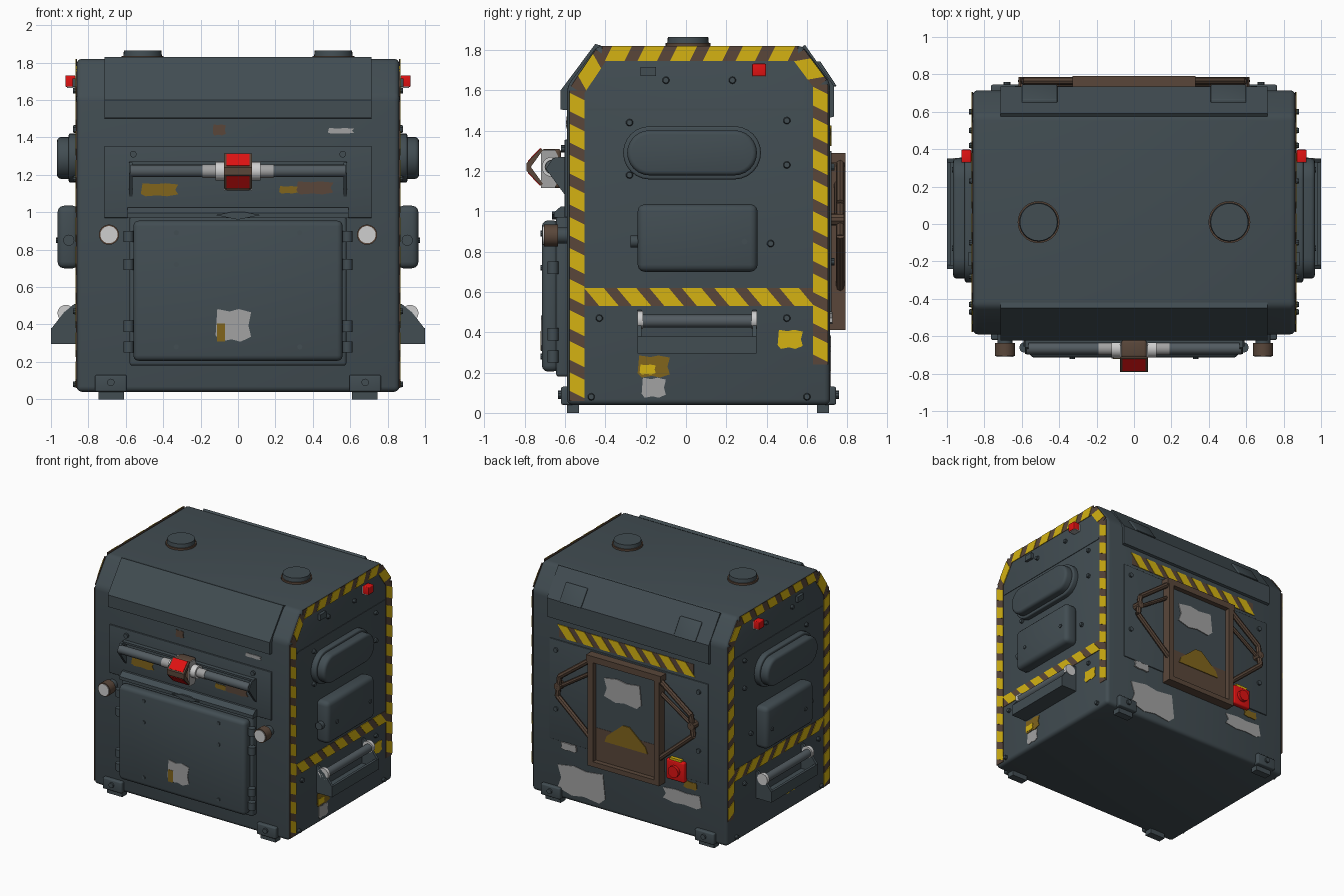
import bpy, bmesh, math
from mathutils import Vector

if "Cube" in bpy.data.objects:
    bpy.data.objects.remove(bpy.data.objects["Cube"])

def mat(name, r, g, b):
    m = bpy.data.materials.new(name)
    m.diffuse_color = (r, g, b, 1)
    m.use_nodes = True
    m.node_tree.nodes["Principled BSDF"].inputs["Base Color"].default_value = m.diffuse_color
    return m

SLATE = mat("slate paint", .054, .074, .085)
YELLOW = mat("hazard yellow", .66, .45, .006)
BROWN = mat("rusty brown", .100, .062, .042)
LIGHT = mat("bare metal", .36, .36, .36)
PALE = mat("pale lamp", .62, .62, .62)
TAN = mat("worn tan", .22, .13, .012)
RED = mat("signal red", .75, .006, .006)
STEEL = mat("steel bar", .085, .105, .118)

def finish(bm, name, mats, bevel=0):
    bmesh.ops.recalc_face_normals(bm, faces=bm.faces[:])
    if bevel:
        es = [e for e in bm.edges if e.calc_face_angle(0) > .5]
        bmesh.ops.bevel(bm, geom=es, offset=bevel, segments=3, profile=.5, affect='EDGES', clamp_overlap=True)
    me = bpy.data.meshes.new(name)
    bm.to_mesh(me)
    bm.free()
    for m in mats:
        me.materials.append(m)
    ob = bpy.data.objects.new(name, me)
    bpy.context.collection.objects.link(ob)
    return ob

def place(axis, u, v, d):
    return Vector({'x': (d, u, v), 'y': (u, d, v), 'z': (u, v, d)}[axis])

def extrude(bm, pts, axis, a, b, mi=0):
    lo = [bm.verts.new(place(axis, u, v, a)) for u, v in pts]
    hi = [bm.verts.new(place(axis, u, v, b)) for u, v in pts]
    n = len(pts)
    fs = [bm.faces.new(lo[::-1]), bm.faces.new(hi)]
    fs += [bm.faces.new((lo[i], lo[(i + 1) % n], hi[(i + 1) % n], hi[i])) for i in range(n)]
    for f in fs:
        f.material_index = mi

def prism(name, pts, axis, a, b, m, bevel=0):
    bm = bmesh.new()
    extrude(bm, pts, axis, a, b)
    return finish(bm, name, [m], bevel)

def box(name, x, y, z, m, bevel=0):
    return prism(name, [(x[0], y[0]), (x[1], y[0]), (x[1], y[1]), (x[0], y[1])], 'z', z[0], z[1], m, bevel)

def cyl(name, p, q, r, m, n=20, r2=None):
    p, q = Vector(p), Vector(q)
    bm = bmesh.new()
    bmesh.ops.create_cone(bm, cap_ends=True, segments=n, radius1=r, radius2=r if r2 is None else r2, depth=(q - p).length)
    rot = (q - p).to_track_quat('Z', 'Y')
    for v in bm.verts:
        v.co = rot @ v.co + (p + q) / 2
    return finish(bm, name, [m])

def worn(u, v, w, h):
    # outline of a chipped paint patch
    k = [(-1, -.6), (-.75, -1), (-.1, -.85), (.4, -1), (1, -.7), (.85, 0), (1, .8), (.3, 1), (-.2, .85), (-.9, 1)]
    return [(u + a * w / 2, v + b * h / 2) for a, b in k]

def capsule(y0, y1, z, r, n=12):
    return ([(y1 + r * math.cos(t), z + r * math.sin(t)) for t in [math.pi * (i / n - .5) for i in range(n + 1)]] +
            [(y0 - r * math.cos(t), z - r * math.sin(t)) for t in [math.pi * (i / n - .5) for i in range(n + 1)]])

def hazard(name, path, w, axis, d, s, period=.155, skew=.25):
    # brown strip with slanted yellow dashes along a polyline
    bm = bmesh.new()
    P = [Vector(p) for p in path]
    for a, b in zip(P, P[1:]):
        t = (b - a).normalized()
        nrm = Vector((-t.y, t.x)) * w / 2
        L = (b - a).length
        extrude(bm, [a - nrm, b - nrm, b + nrm, a + nrm], axis, d - s * .002, d + s * .003)
        k = max(1, round(L / period))
        for i in range(k):
            c, h, o = a + t * L * (i + .5) / k, t * L / k * .3, t * w * skew
            extrude(bm, [c - h - o - nrm, c + h - o - nrm, c + h + o + nrm, c - h + o + nrm], axis, d, d + s * .006, 1)
    finish(bm, name, [BROWN, YELLOW])

# main shell
prism("body", [(-.59, .04), (.715, .04), (.715, 1.64), (.58, 1.82), (-.44, 1.82), (-.59, 1.62)], 'x', -.863, .863, SLATE, .028)
prism("front_hood_plate", [(-.58, 1.5), (-.622, 1.505), (-.622, 1.6), (-.45, 1.83), (-.42, 1.822), (-.57, 1.6)], 'x', -.715, .715, SLATE)
prism("rear_hood_plate", [(.70, 1.46), (.735, 1.47), (.735, 1.62), (.59, 1.826), (.57, 1.81), (.70, 1.62)], 'x', -.715, .715, SLATE)
for s in (1, -1):
    prism("rear_hood_latch", [(.72, 1.62), (.748, 1.62), (.665, 1.745), (.63, 1.74)], 'x', s * .41, s * .6, SLATE, .006)
    cyl("roof_cap_rim", (s * .51, .01, 1.8), (s * .51, .01, 1.835), .112, BROWN, 28)
    cyl("roof_cap", (s * .51, .01, 1.8), (s * .51, .01, 1.865), .107, SLATE, 28, .1)
    for y0, y1, f0, f1 in ((-.62, -.55, -.59, -.53), (.66, .745, .65, .71)):
        box("corner_bracket", sorted((s * .595, s * .765)), (y0, y1), (.04, .13), SLATE, .01)
        box("foot", sorted((s * .61, s * .745)), (f0, f1), (0, .06), SLATE)
        ye = y0 - .015 if y0 < 0 else y1 + .015
        cyl("bracket_bolt", (s * .68, (y0 + y1) / 2, .09), (s * .68, ye, .09), .02, SLATE, 10)

# front face
box("front_panel", (-.715, .715), (-.602, -.58), (.97, 1.355), SLATE, .004)
box("door_frame", (-.58, .58), (-.645, -.58), (.18, .985), SLATE, .015)
box("door", (-.56, .56), (-.715, -.63), (.205, .955), SLATE, .03)
prism("door_hood", [(-.59, .97), (-.655, .97), (-.655, .995), (-.62, 1.025), (-.59, 1.025)], 'x', -.59, .59, SLATE)
prism("door_catch", [(-.12, .985), (0, .96), (.12, .985), (.04, 1.0), (-.04, 1.0)], 'y', -.665, -.64, SLATE)
prism("door_label", worn(-.025, .395, .19, .175), 'y', -.71, -.719, LIGHT)
box("door_label_stain", (-.112, -.07), (-.722, -.71), (.31, .405), TAN)
for s in (1, -1):
    for z in (.87, .72, .39, .28):
        cyl("door_hinge", (s * .585, -.66, z - .03), (s * .585, -.66, z + .03), .028, SLATE, 12)
    for z in (.28, .72, .89):
        cyl("door_bolt", (s * .33, -.70, z), (s * .33, -.723, z), .014, SLATE, 8)
    cyl("front_lamp_stem", (s * .69, -.58, .88), (s * .69, -.65, .88), .04, SLATE)
    cyl("front_lamp_housing", (s * .69, -.635, .88), (s * .69, -.705, .88), .054, BROWN, 24)
    cyl("front_lamp_lens", (s * .69, -.70, .88), (s * .69, -.711, .88), .046, PALE, 24)
    prism("front_handle_end", [(-.59, 1.27), (-.66, 1.265), (-.695, 1.21), (-.6, 1.08), (-.59, 1.08)], 'x', s * .563, s * .583, SLATE)
    cyl("front_bar_collar", (s * .07, -.665, 1.22), (s * .12, -.665, 1.22), .05, PALE)
    cyl("front_bar_sleeve", (s * .11, -.665, 1.22), (s * .19, -.665, 1.22), .036, LIGHT)
    cyl("front_panel_bolt", (s * .56, -.59, 1.31), (s * .56, -.62, 1.31), .018, SLATE, 10)
    prism("clamp_side", [(-.61, 1.22), (-.65, 1.305), (-.72, 1.305), (-.72, 1.115), (-.65, 1.115)], 'x', s * .066, s * .074, LIGHT)
    zz = 1.22
    prism("clamp_jaw", [(-.79, zz), (-.79, zz + s * .02), (-.72, zz + s * .093), (-.71, zz + s * .083), (-.77, zz)], 'x', -.075, .075, BROWN)
    prism("clamp_red_plate", [(-.785, zz + s * .03), (-.724, zz + s * .094), (-.72, zz + s * .09), (-.78, zz + s * .025)], 'x', -.062, .062, RED)
box("front_handle_shelf", (-.58, .58), (-.635, -.59), (1.255, 1.27), SLATE)
cyl("front_handle_bar", (-.575, -.665, 1.22), (.575, -.665, 1.22), .033, STEEL)
box("clamp_block", (-.068, .068), (-.715, -.62), (1.115, 1.31), BROWN, .015)
for n, u, v, w, h, m in (("left_scuff", -.42, 1.12, .2, .07, TAN), ("mid_scuff", .27, 1.12, .1, .04, TAN),
                         ("right_rust", .41, 1.13, .2, .07, BROWN)):
    prism(n, worn(u, v, w, h), 'y', -.598, -.605, m)
prism("upper_rust", worn(-.1, 1.44, .07, .06), 'y', -.58, -.594, BROWN)
prism("upper_scratch", worn(.55, 1.435, .14, .03), 'y', -.58, -.595, LIGHT)

# both flanks
for s in (1, -1):
    X = s * .863
    hazard("edge_hazard_band", [(-.54, .06), (-.54, 1.60), (-.417, 1.782), (.555, 1.782), (.668, 1.63), (.668, .24)], .075, 'x', X, s)
    hazard("flank_hazard_stripe", [(-.5, .575), (.63, .575)], .09, 'x', X, s, .16, -.42)
    prism("flank_upper_panel", [(-.49, 1.5), (.62, 1.5), (.62, 1.51), (-.49, 1.51)], 'x', s * .85, s * .867, SLATE)
    prism("pod_rim", capsule(-.18, .24, 1.29, .132), 'x', s * .85, s * .905, SLATE, .01)
    prism("pod", capsule(-.18, .24, 1.29, .112), 'x', s * .85, s * .968, SLATE, .022)
    prism("side_box", [(-.24, .7), (.355, .7), (.355, 1.035), (-.24, 1.035)], 'x', s * .85, s * .965, SLATE, .035)
    cyl("side_box_catch", (s * .905, -.22, .85), (s * .905, -.275, .85), .03, SLATE, 12)
    for y in (-.13, .29):
        cyl("side_box_bolt", (s * .95, y, .85), (s * .972, y, .85), .015, SLATE, 8)
    # open tray with grab bar
    prof = [(s * .85, .51), (s * .875, .51), (s * .93, .465), (s, .375), (s, .295), (s * .85, .295)]
    for y0, y1 in ((-.24, -.22), (.33, .35)):
        prism("tray_end", prof, 'y', y0, y1, SLATE)
    box("tray_floor", sorted((s * .85, s)), (-.24, .35), (.295, .315), SLATE)
    box("tray_wall", sorted((s * .98, s)), (-.24, .35), (.295, .38), SLATE)
    cyl("tray_bar", (s * .925, -.22, .455), (s * .925, .33, .455), .032, STEEL)
    for y in (-.24, .325):
        cyl("tray_bar_end", (s * .92, y, .46), (s * .92, y + .027, .46), .045, PALE)
    # small lamp, vent and bolts
    box("side_lamp_base", sorted((s * .85, s * .915)), (.33, .395), (1.665, 1.725), LIGHT)
    box("side_lamp", sorted((s * .87, s * .923)), (.328, .397), (1.67, 1.732), RED, .006)
    box("side_vent", sorted((s * .85, s * .885)), (-.225, -.15), (1.67, 1.715), SLATE)
    for y, z in ((-.1, 1.65), (.23, 1.65), (.5, 1.45), (.5, 1.23), (-.28, 1.44), (-.28, 1.18), (.42, .84),
                 (-.43, .47), (.5, .47), (-.47, .08), (.6, .08)):
        cyl("side_bolt", (s * .85, y, z), (s * .882, y, z), .021, SLATE, 10, .014)
for n, s, u, v, w, h, m in (("right_yellow_patch", 1, .517, .365, .125, .095, YELLOW), ("right_worn_patch", 1, -.16, .23, .16, .11, TAN),
                            ("right_yellow_fleck", 1, -.19, .215, .08, .05, YELLOW), ("right_bare_patch", 1, -.16, .125, .12, .1, LIGHT),
                            ("left_yellow_patch", -1, -.08, .22, .15, .08, YELLOW)):
    prism(n, worn(u, v, w, h), 'x', s * .86, s * (.87 if n == "right_yellow_fleck" else .867), m)

# rear face
box("rear_panel", (-.7, .7), (.7, .723), (.5, 1.3), SLATE, .004)
hazard("rear_hazard_stripe", [(-.57, 1.375), (.62, 1.375)], .1, 'y', .715, 1, .15, .42)
for s in (1, -1):
    box("rack_post", sorted((s * .27, s * .315)), (.715, .79), (.41, 1.29), BROWN)
    path = [(s * .3, 1.25), (s * .58, 1.04), (s * .6, .88), (s * .3, .62)]
    for a, b in zip(path, path[1:]):
        cyl("rack_arm", (a[0], .765, a[1]), (b[0], .765, b[1]), .021, BROWN, 8)
    cyl("rack_brace", (s * .3, .75, 1.14), (s * .59, .75, .95), .016, BROWN, 8)
    cyl("rack_foot", (s * .59, .7, .96), (s * .59, .785, .96), .03, BROWN, 10)
box("rack_top", (-.33, .33), (.715, .79), (1.24, 1.29), BROWN)
box("rack_bottom", (-.3, .3), (.715, .79), (.41, .45), BROWN)
box("rack_panel", (-.28, .28), (.715, .75), (.70, 1.25), SLATE)
box("rack_lower_panel", (-.28, .28), (.715, .752), (.44, .71), BROWN)
prism("rack_label", worn(.03, 1.05, .33, .19), 'y', .745, .757, LIGHT)
prism("rack_triangle", [(-.19, .62), (.19, .62), (.17, .67), (.03, .79), (-.03, .79), (-.17, .67)], 'y', .745, .758, TAN)
box("alarm_box", (-.51, -.35), (.71, .755), (.47, .63), RED, .012)
cyl("alarm_button", (-.43, .74, .55), (-.43, .78, .55), .045, RED)
box("alarm_cap", (-.48, -.38), (.71, .75), (.625, .645), YELLOW)
for n, u, v, w, h, m in (("rear_tan_patch", -.54, .45, .12, .06, TAN), ("rear_bare_strip", -.47, .33, .34, .11, LIGHT),
                         ("rear_bare_patch", .42, .21, .42, .24, LIGHT), ("rear_bare_chip", .53, .47, .14, .06, LIGHT)):
    prism(n, worn(u, v, w, h), 'y', .71, .72 if v < .46 else .727, m)
for x in (-.62, .64):
    for z in (.75, 1.22):
        cyl("rear_bolt", (x, .71, z), (x, .737, z), .018, SLATE, 10)

# shading
for o in bpy.context.collection.objects:
    o.select_set(True)
    bpy.context.view_layer.objects.active = o
bpy.ops.object.shade_smooth_by_angle(angle=math.radians(32))
